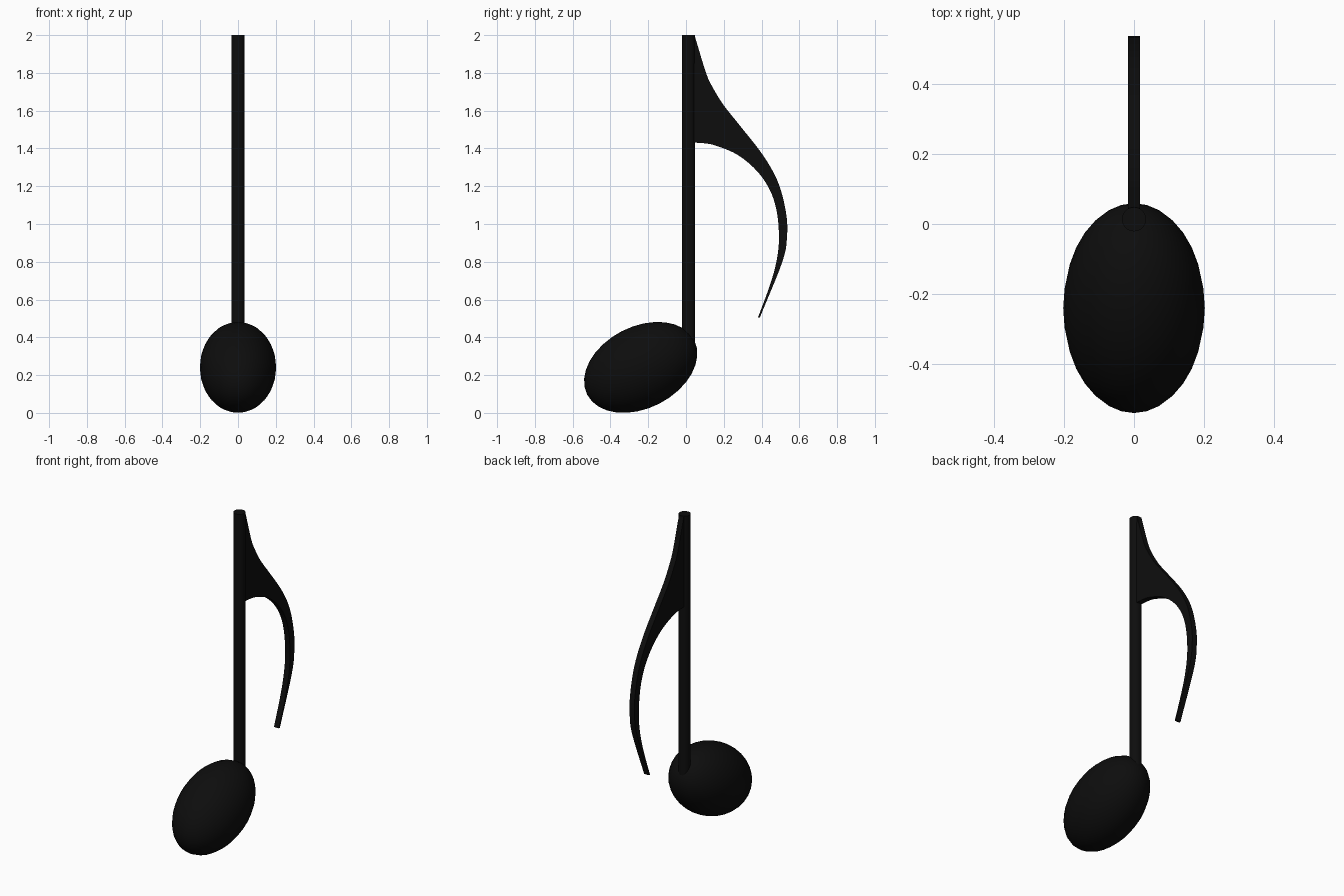
import bpy, bmesh, math
from mathutils import Vector

if "Cube" in bpy.data.objects:
    bpy.data.objects.remove(bpy.data.objects["Cube"])

black = bpy.data.materials.new("black")
black.diffuse_color = (0.004, 0.004, 0.004, 1)
black.use_nodes = True
black.node_tree.nodes["Principled BSDF"].inputs["Base Color"].default_value = black.diffuse_color


def finish(ob, name, angle=40):
    ob.name = name
    ob.data.materials.append(black)
    bpy.ops.object.select_all(action='DESELECT')
    ob.select_set(True)
    bpy.context.view_layer.objects.active = ob
    bpy.ops.object.shade_smooth_by_angle(angle=math.radians(angle))


def smooth_path(points, steps=5):
    """Catmull-Rom curve through (y, z) points."""
    p = [Vector(q) for q in points]
    p = [2 * p[0] - p[1]] + p + [2 * p[-1] - p[-2]]
    out = []
    for a, b, c, d in zip(p, p[1:], p[2:], p[3:]):
        for i in range(steps):
            t = i / steps
            out.append(0.5 * (2 * b + (c - a) * t + (2 * a - 5 * b + 4 * c - d) * t ** 2
                              + (3 * b - a - 3 * c + d) * t ** 3))
    return out + [p[-2]]


# Note head: tilted ellipsoid
bpy.ops.mesh.primitive_uv_sphere_add(segments=32, ring_count=16, radius=1,
                                     location=(0, -0.24, 0.241),
                                     rotation=(math.radians(27), 0, 0))
head = bpy.context.object
head.scale = (0.202, 0.318, 0.216)
finish(head, "note_head")

# Stem
bottom, top = 0.32, 2.0
bpy.ops.mesh.primitive_cylinder_add(vertices=32, radius=0.0345, depth=top - bottom,
                                    location=(0, 0.0135, (top + bottom) / 2))
finish(bpy.context.object, "stem")

# Flag: tapering strip between outer and inner curves, given thickness in x
outer = smooth_path([(0.045, 2.0), (0.106, 1.80), (0.143, 1.72), (0.20, 1.628),
                     (0.286, 1.52), (0.407, 1.365), (0.487, 1.222), (0.529, 1.063),
                     (0.535, 0.937), (0.51, 0.80), (0.391, 0.505)])
inner = smooth_path([(0.04, 1.431), (0.10, 1.427), (0.164, 1.413), (0.275, 1.365),
                     (0.376, 1.28), (0.444, 1.18), (0.481, 1.063), (0.492, 0.915),
                     (0.476, 0.788), (0.439, 0.661), (0.381, 0.505)])
bm = bmesh.new()
pairs = [[bm.verts.new((-0.017, q.x, q.y)) for q in pair] for pair in zip(outer, inner)]
for (a, b), (c, d) in zip(pairs, pairs[1:]):
    bm.faces.new((a, b, d, c))
ext = bmesh.ops.extrude_face_region(bm, geom=bm.faces[:], use_keep_orig=True)
bmesh.ops.translate(bm, vec=(0.034, 0, 0),
                    verts=[v for v in ext["geom"] if isinstance(v, bmesh.types.BMVert)])
bmesh.ops.recalc_face_normals(bm, faces=bm.faces)
mesh = bpy.data.meshes.new("flag")
bm.to_mesh(mesh)
bm.free()
flag = bpy.data.objects.new("flag", mesh)
bpy.context.collection.objects.link(flag)
finish(flag, "flag")
